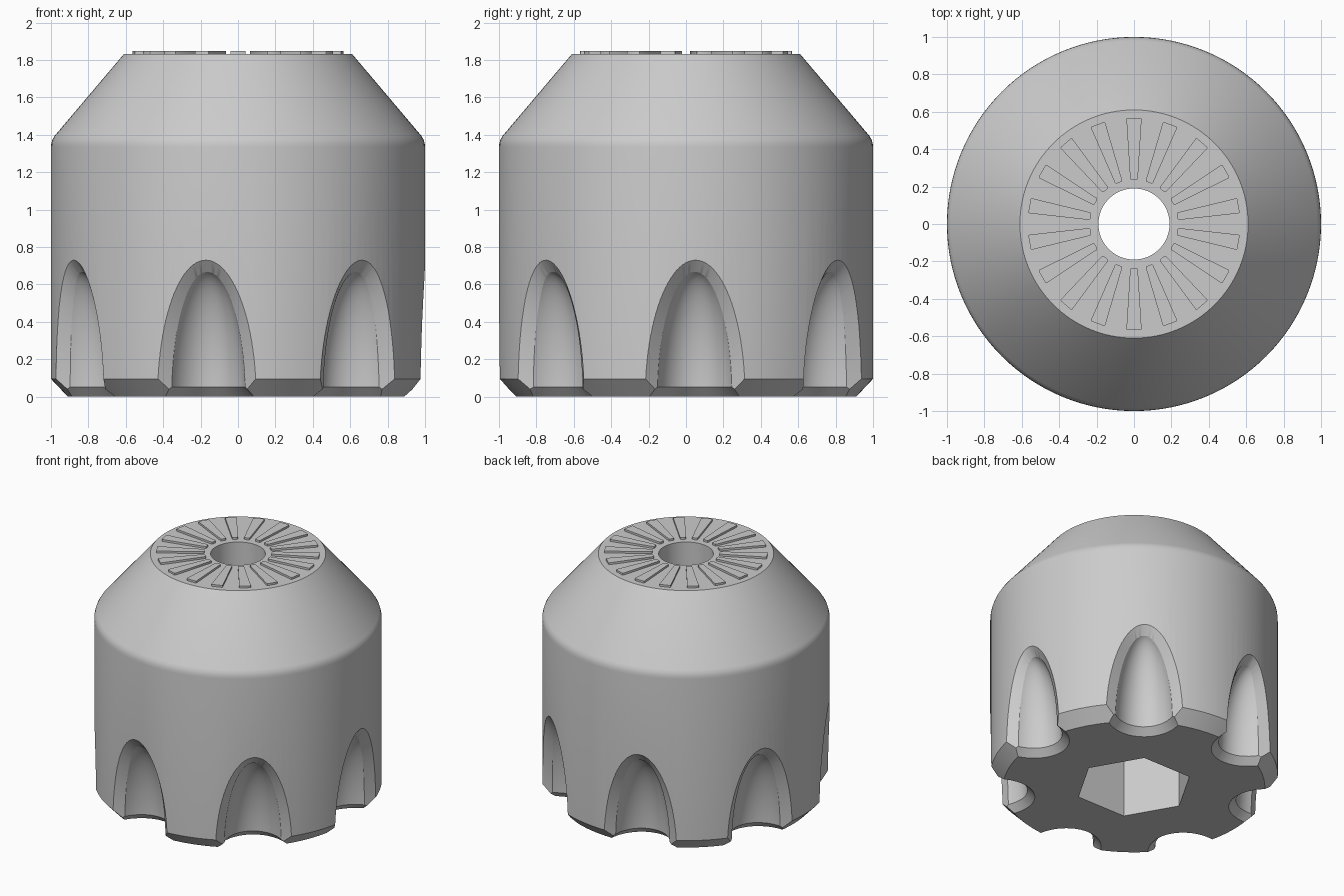
import bpy, bmesh, math
from mathutils import Matrix, Vector

cube = bpy.data.objects.get("Cube")
if cube:
    bpy.data.objects.remove(cube, do_unlink=True)

GREY = (0.6, 0.6, 0.6, 1.0)
grey = bpy.data.materials.new("plain grey")
grey.use_nodes = True
grey.diffuse_color = GREY
grey.node_tree.nodes["Principled BSDF"].inputs["Base Color"].default_value = GREY

FLUTES = 7
FLUTE_START = math.radians(2.9)
SEGMENTS = 128


def finish(name, bm):
    """Turn a bmesh into a named grey object."""
    bmesh.ops.recalc_face_normals(bm, faces=bm.faces[:])
    mesh = bpy.data.meshes.new(name)
    bm.to_mesh(mesh)
    bm.free()
    mesh.materials.append(grey)
    obj = bpy.data.objects.new(name, mesh)
    bpy.context.collection.objects.link(obj)
    return obj


def loft(bm, rings, closed=False):
    """Join equal-length rings of points with quads."""
    rows = [[bm.verts.new(p) for p in ring] for ring in rings]
    n = len(rows[0])
    pairs = list(zip(rows, rows[1:]))
    if closed:
        pairs.append((rows[-1], rows[0]))
    for a, b in pairs:
        for i in range(n):
            j = (i + 1) % n
            bm.faces.new((a[i], a[j], b[j], b[i]))
    return rows


def fan(bm, row, tip):
    """Close a ring with triangles meeting at a tip."""
    centre = bm.verts.new(tip)
    for i, v in enumerate(row):
        bm.faces.new((v, row[(i + 1) % len(row)], centre))


def around(bm):
    """Repeat the contents of a bmesh at every flute position."""
    source = bm.verts[:] + bm.edges[:] + bm.faces[:]
    step = Matrix.Rotation(math.tau / FLUTES, 3, 'Z')
    for _ in range(FLUTES - 1):
        made = bmesh.ops.duplicate(bm, geom=source)["geom"]
        verts = [g for g in made if isinstance(g, bmesh.types.BMVert)]
        bmesh.ops.rotate(bm, verts=verts, cent=(0, 0, 0), matrix=step)
        source = made
    bmesh.ops.rotate(bm, verts=bm.verts[:], cent=(0, 0, 0),
                     matrix=Matrix.Rotation(FLUTE_START, 3, 'Z'))


def cut(target, bm, name):
    """Subtract a bmesh from the target, then discard it."""
    cutter = finish(name, bm)
    cutter.hide_render = True
    mod = target.modifiers.new(name, 'BOOLEAN')
    mod.operation = 'DIFFERENCE'
    mod.solver = 'EXACT'
    mod.object = cutter
    bpy.context.view_layer.objects.active = target
    bpy.ops.object.modifier_apply(modifier=name)
    bpy.data.objects.remove(cutter, do_unlink=True)


def ellipse(n=64):
    return [(math.cos(math.tau * i / n), math.sin(math.tau * i / n)) for i in range(n)]


# Body: a turned shell with a chamfered foot, soft shoulder and round bore
profile = [(0.19, 0), (0.91, 0), (1, 0.095), (1, 1.335), (0.998, 1.355),
           (0.992, 1.375), (0.98, 1.395), (0.61, 1.832), (0.19, 1.832)]
bm = bmesh.new()
loft(bm, [[(r * c, r * s, z) for c, s in ellipse(SEGMENTS)] for r, z in profile], closed=True)
body = finish("body", bm)

# Flute hollows: tall ellipsoids biting into the lower wall
bm = bmesh.new()
bmesh.ops.create_uvsphere(bm, u_segments=48, v_segments=40, radius=1)
bmesh.ops.scale(bm, vec=(0.25, 0.213, 0.68), verts=bm.verts[:])
bmesh.ops.translate(bm, vec=(1, 0, 0), verts=bm.verts[:])
around(bm)
cut(body, bm, "flute_cutter")

# Flute lips: a chamfer that follows the curved wall
bm = bmesh.new()
rings = []
for d in (0.06, -0.075):
    ring = []
    for c, s in ellipse(96):
        y = (0.265 + d) * c
        ring.append((math.sqrt(1 - y * y) + d, y, (0.73 + 1.3 * d) * s))
    rings.append(ring)
outer, inner = loft(bm, rings)
fan(bm, outer, (1.2, 0, 0))
fan(bm, inner, (0.85, 0, 0))
around(bm)
cut(body, bm, "lip_cutter")

# Flute feet: a chamfer where each hollow meets the base
bm = bmesh.new()
rings = [[(1 + (0.3 - z) * c, (0.263 - z) * s, z) for c, s in ellipse()] for z in (0.06, -0.05)]
for row, z in zip(loft(bm, rings), (0.06, -0.05)):
    fan(bm, row, (1, 0, z))
around(bm)
cut(body, bm, "foot_cutter")

# Hexagonal socket in the base
bm = bmesh.new()
hexagon = [(0.41 * c, 0.41 * s) for c, s in ellipse(6)]
for row in loft(bm, [[(x, y, z) for x, y in hexagon] for z in (-0.1, 1.0)]):
    bm.faces.new(row)
cut(body, bm, "socket_cutter")

# Radial ribs on the top face
RIBS = 18
bm = bmesh.new()
outline = [(0.235, -0.02), (0.567, -0.041), (0.567, 0.041), (0.235, 0.02)]
for k in range(RIBS):
    turn = Matrix.Rotation(math.tau * (k + 0.5) / RIBS, 3, 'Z')
    rings = [[turn @ Vector((x, y, z)) for x, y in outline] for z in (1.825, 1.847)]
    for row in loft(bm, rings):
        bm.faces.new(row)
upright = [e for e in bm.edges if abs(e.verts[0].co.z - e.verts[1].co.z) > 0.01]
bmesh.ops.bevel(bm, geom=upright, offset=0.007, segments=2, affect='EDGES', profile=0.5)
ribs = finish("top_ribs", bm)

# Smooth shading with crisp edges
for obj in (body, ribs):
    bpy.ops.object.select_all(action='DESELECT')
    obj.select_set(True)
    bpy.context.view_layer.objects.active = obj
    bpy.ops.object.shade_smooth_by_angle(angle=math.radians(24))
